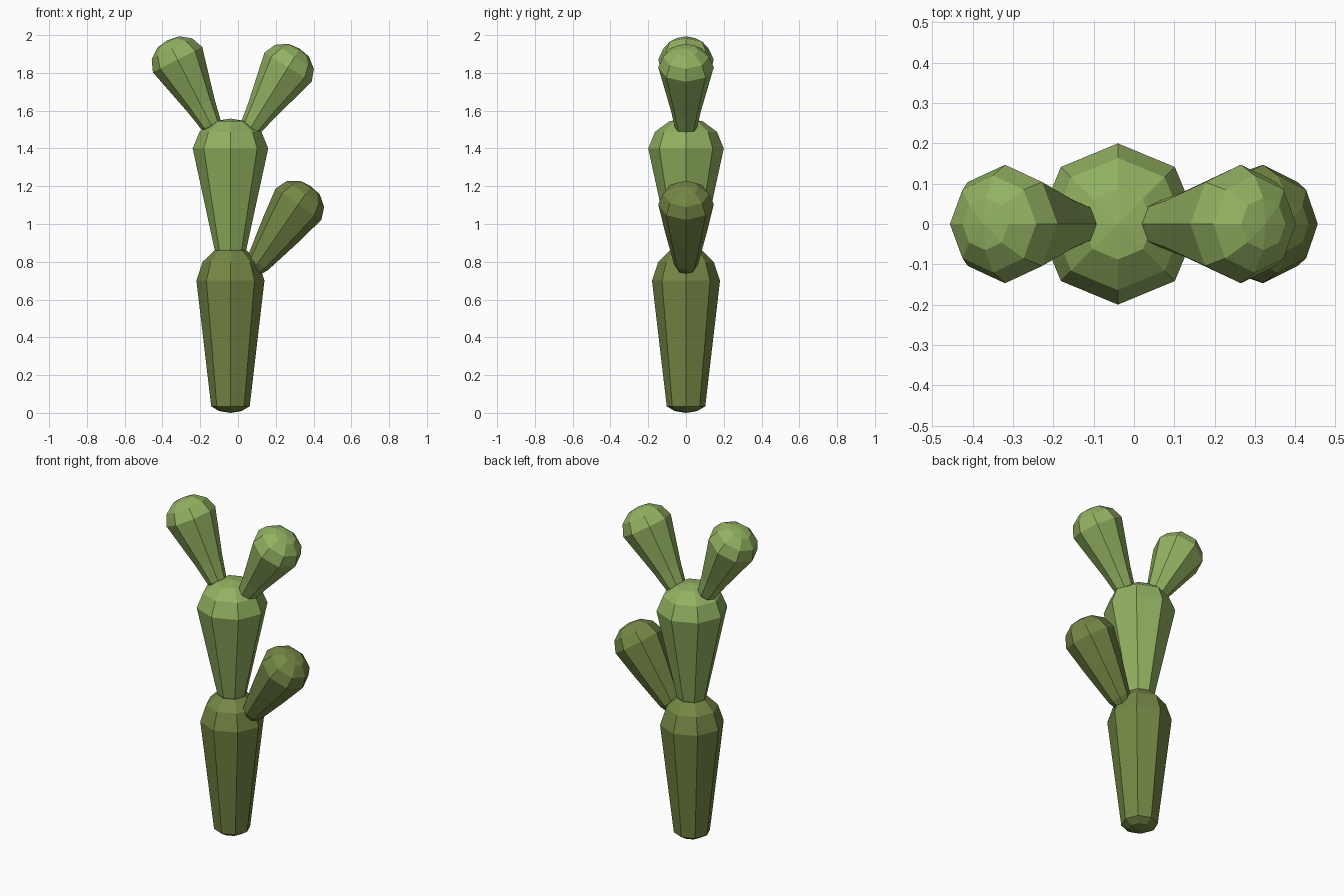
import bpy, bmesh, math
from mathutils import Vector

if "Cube" in bpy.data.objects:
    bpy.data.objects.remove(bpy.data.objects["Cube"])


def material(name, rgb):
    m = bpy.data.materials.new(name)
    lin = [((c / 255 + 0.055) / 1.055) ** 2.4 for c in rgb]
    m.diffuse_color = (*lin, 1)
    m.use_nodes = True
    m.node_tree.nodes["Principled BSDF"].inputs["Base Color"].default_value = m.diffuse_color
    return m


light = material("light_green", (147, 177, 97))
dark = material("dark_green", (116, 135, 69))


def segment(name, origin, direction, profile, mat, sides=8):
    """Faceted body: (height, radius) rings turned about an axis in the xz plane."""
    bm = bmesh.new()
    d = Vector((direction[0], 0, direction[1])).normalized()
    side = Vector((d.z, 0, -d.x))
    back = Vector((0, 1, 0))
    o = Vector((origin[0], 0, origin[1]))
    rings = []
    for h, r in profile:
        if r == 0:
            rings.append([bm.verts.new(o + d * h)] * sides)
            continue
        rings.append([bm.verts.new(o + d * h
                                   + side * r * math.cos(math.tau * i / sides)
                                   + back * r * math.sin(math.tau * i / sides))
                      for i in range(sides)])
    for a, b in zip(rings, rings[1:]):
        for i in range(sides):
            j = (i + 1) % sides
            bm.faces.new(list(dict.fromkeys((a[i], a[j], b[j], b[i]))))
    bmesh.ops.recalc_face_normals(bm, faces=bm.faces)
    me = bpy.data.meshes.new(name)
    bm.to_mesh(me)
    bm.free()
    me.materials.append(mat)
    ob = bpy.data.objects.new(name, me)
    bpy.context.collection.objects.link(ob)


def dome(h, r):
    """Rounded faceted cap above the widest ring."""
    return [(h, r), (h + 0.44 * r, 0.82 * r), (h + 0.72 * r, 0.44 * r), (h + 0.79 * r, 0)]


# Trunk
segment("lower_trunk", (-0.04, 0), (0, 1),
        [(0, 0), (0.01, 0.06), (0.035, 0.102), (0.12, 0.112)]
        + [(0.70, 0.18), (0.80, 0.147), (0.86, 0.085), (0.875, 0)], dark)
segment("upper_trunk", (-0.04, 0), (0, 1),
        [(0.80, 0), (0.82, 0.07), (0.87, 0.085)] + dome(1.40, 0.20), light)

# Arms, measured from the widest ring of each head
thin = [(-0.43, 0), (-0.41, 0.045), (-0.385, 0.057), (-0.27, 0.08)] + dome(0, 0.147)
thick = [(-0.44, 0), (-0.42, 0.045), (-0.38, 0.065), (-0.17, 0.113)] + dome(0, 0.147)
segment("upper_left_arm", (-0.32, 1.87), (-0.18, 0.35), thin, light)
segment("upper_right_arm", (0.265, 1.83), (0.195, 0.315), thin, light)
segment("lower_arm", (0.32, 1.105), (0.22, 0.32), thick, dark)
